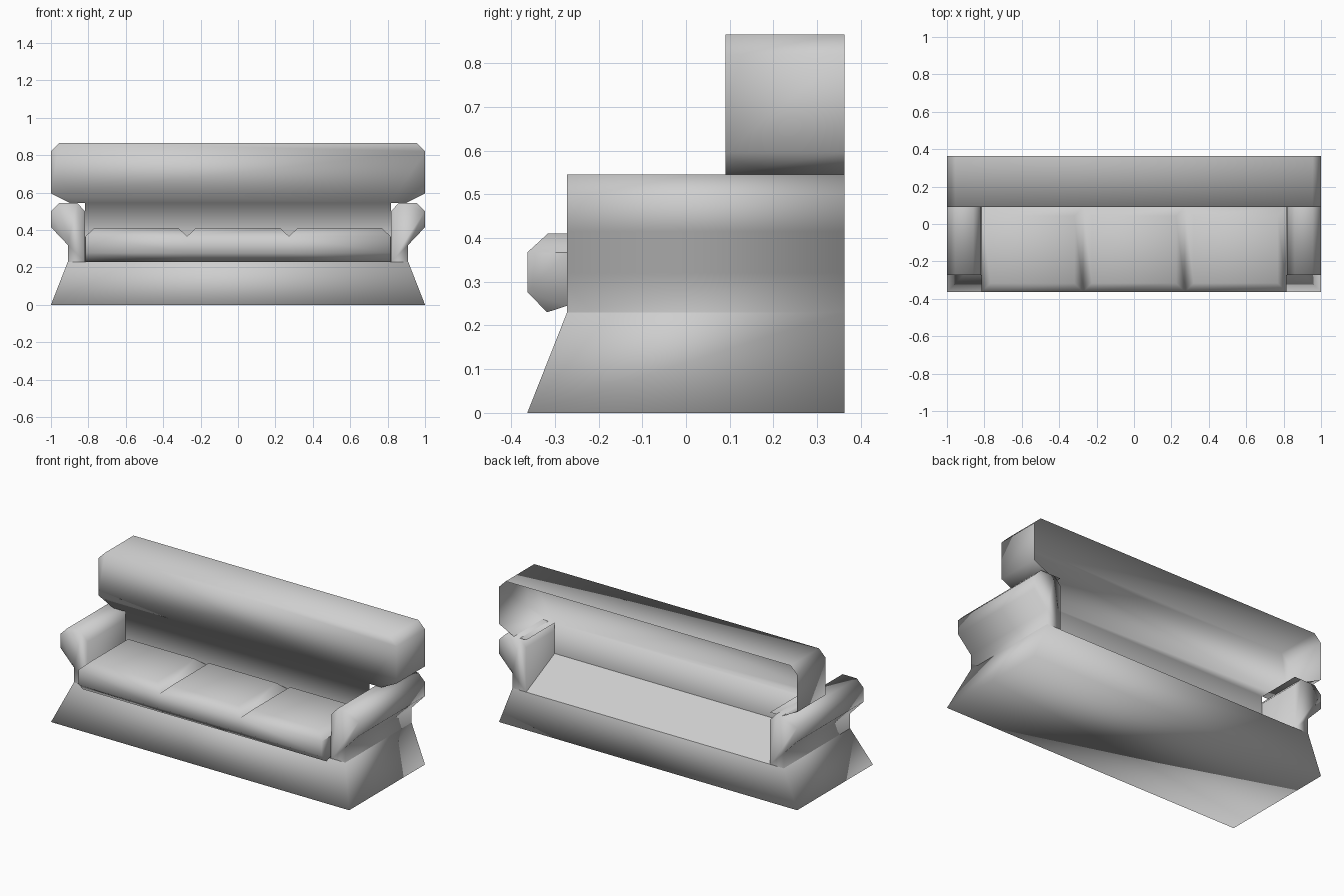
import bpy
import bmesh

cube = bpy.data.objects.get("Cube")
if cube:
    bpy.data.objects.remove(cube, do_unlink=True)

fabric = bpy.data.materials.new("light_grey_fabric")
fabric.use_nodes = True
GREY = (0.62, 0.62, 0.62, 1)
fabric.diffuse_color = GREY
fabric.node_tree.nodes["Principled BSDF"].inputs["Base Color"].default_value = GREY

BACK, PANEL, FRONT = 0.363, 0.09, -0.363   # main depths
ARM_FRONT, DECK = -0.272, 0.23
ARM_IN, ARM_OUT = 0.818, 0.91


def make_part(name, faces):
    """Build a smooth object from a list of polygons given as points."""
    bm = bmesh.new()
    for pts in faces:
        bm.faces.new([bm.verts.new(p) for p in pts])
    bmesh.ops.remove_doubles(bm, verts=bm.verts[:], dist=0.0005)
    bmesh.ops.recalc_face_normals(bm, faces=bm.faces[:])
    mesh = bpy.data.meshes.new(name)
    bm.to_mesh(mesh)
    bm.free()
    mesh.materials.append(fabric)
    for poly in mesh.polygons:
        poly.use_smooth = True
    obj = bpy.data.objects.new(name, mesh)
    bpy.context.collection.objects.link(obj)
    return obj


def at_depth(profile, y):
    return [(x, y, z) for x, z in profile]


def wall(profile, y0, y1):
    """Strip of quads along an open x-z profile, running front to back."""
    return [[(a[0], y0, a[1]), (b[0], y0, b[1]), (b[0], y1, b[1]), (a[0], y1, a[1])]
            for a, b in zip(profile, profile[1:])]


# Flared base, open on top
bottom = [(-1, FRONT, 0), (1, FRONT, 0), (1, BACK, 0), (-1, BACK, 0)]
rim = [(-ARM_OUT, ARM_FRONT, DECK), (ARM_OUT, ARM_FRONT, DECK),
       (ARM_OUT, BACK, DECK), (-ARM_OUT, BACK, DECK)]
sides = [[bottom[i], bottom[(i + 1) % 4], rim[(i + 1) % 4], rim[i]] for i in range(4)]
make_part("base", [bottom] + sides)

# Sloping deck behind the cushions, seen through the open back
make_part("rear_deck", [[(-ARM_IN, BACK, DECK), (ARM_IN, BACK, DECK),
                         (ARM_IN, PANEL, 0.36), (-ARM_IN, PANEL, 0.36)]])

# Rolled arms
arm = [(ARM_OUT, DECK), (ARM_OUT, 0.32), (1, 0.415), (1, 0.50), (0.955, 0.545),
       (0.86, 0.545), (ARM_IN, 0.50), (ARM_IN, DECK)]
for side, name in ((1, "left_arm"), (-1, "right_arm")):
    profile = [(side * x, z) for x, z in arm]
    make_part(name, wall(profile, ARM_FRONT, BACK)
              + [at_depth(profile, ARM_FRONT), at_depth(profile, BACK)])

# Backrest: front panel with a rim, hollow from behind
half = [(ARM_IN, 0.545), (0.90, 0.545), (1, 0.595), (1, 0.82), (0.955, 0.865)]
outline = half + [(-x, z) for x, z in reversed(half)]
panel = [(-ARM_IN, 0.36), (ARM_IN, 0.36)] + outline
make_part("backrest", wall(outline, PANEL, BACK) + [at_depth(panel, PANEL)])

# Three seat cushions with bevelled tops and a shared rounded front
EDGE, TOP, INSET = 0.367, 0.41, 0.047
front = [(FRONT, EDGE), (FRONT, 0.277), (-0.318, DECK), (ARM_FRONT, 0.245), (ARM_FRONT, DECK)]
seams = [-0.815, -0.272, 0.272, 0.815]
faces = []
for x0, x1 in zip(seams, seams[1:]):
    low = [(x0, FRONT, EDGE), (x1, FRONT, EDGE), (x1, PANEL, EDGE), (x0, PANEL, EDGE)]
    high = [(x0 + INSET, FRONT + INSET, TOP), (x1 - INSET, FRONT + INSET, TOP),
            (x1 - INSET, PANEL - INSET, TOP), (x0 + INSET, PANEL - INSET, TOP)]
    faces.append(high)
    faces += [[low[i], low[(i + 1) % 4], high[(i + 1) % 4], high[i]] for i in range(4)]
    faces += [[(x0, *a), (x1, *a), (x1, *b), (x0, *b)] for a, b in zip(front, front[1:])]
for x in (seams[0], seams[-1]):
    faces.append([(x, y, z) for y, z in front[:4]] + [(x, ARM_FRONT, EDGE)])
make_part("seat_cushions", faces)
